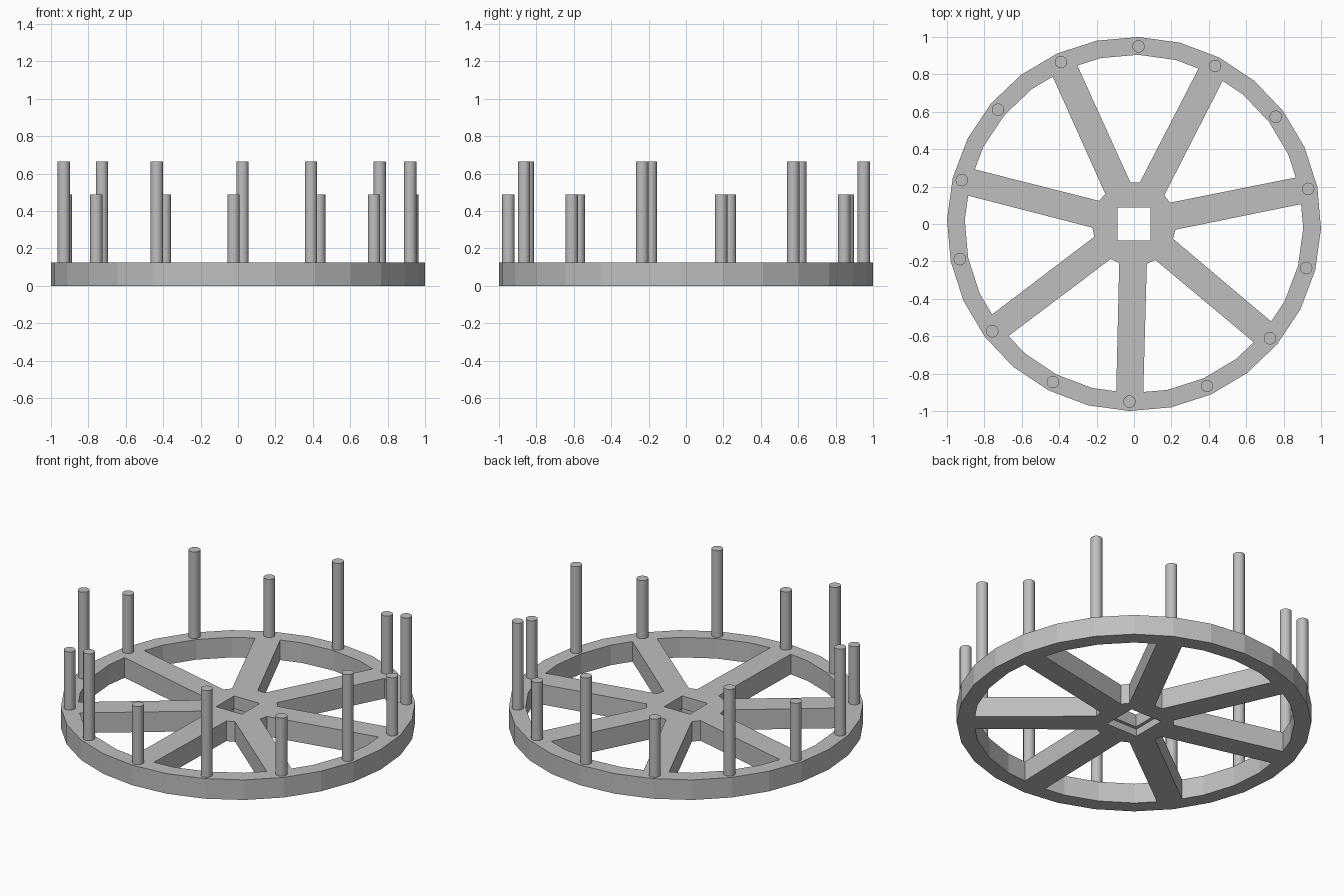
import bpy, bmesh
from math import cos, sin, radians, pi
from mathutils import Matrix, Vector

cube = bpy.data.objects.get("Cube")
if cube:
    bpy.data.objects.remove(cube, do_unlink=True)

GREY = (0.52, 0.52, 0.52, 1)
mat = bpy.data.materials.new("plain grey")
mat.use_nodes = True
mat.diffuse_color = GREY
mat.node_tree.nodes["Principled BSDF"].inputs["Base Color"].default_value = GREY

SPOKES = 7
FACETS = 28
HEIGHT = 0.125
RIM_INNER = 0.905
PHASE = radians(88.55)
STEP = 2 * pi / SPOKES


def polar(r, a):
    return (r * cos(a), r * sin(a))


def prism(bm, outline, z0, z1):
    """Extrude a counter-clockwise outline from z0 to z1."""
    face = bm.faces.new([bm.verts.new((x, y, z0)) for x, y in outline])
    top = bmesh.ops.extrude_face_region(bm, geom=[face], use_keep_orig=True)["geom"]
    for v in top:
        if isinstance(v, bmesh.types.BMVert):
            v.co.z = z1
    bmesh.ops.recalc_face_normals(bm, faces=bm.faces)


def make_object(name, bm):
    mesh = bpy.data.meshes.new(name)
    bm.to_mesh(mesh)
    bm.free()
    mesh.materials.append(mat)
    obj = bpy.data.objects.new(name, mesh)
    bpy.context.collection.objects.link(obj)
    return obj


def square(half):
    return [(-half, -half), (half, -half), (half, half), (-half, half)]


def cut(target, bm):
    """Subtract a temporary cutter from the target."""
    cutter = make_object("cutter", bm)
    cutter.hide_render = True
    mod = target.modifiers.new("cut", "BOOLEAN")
    mod.operation = "DIFFERENCE"
    mod.solver = "EXACT"
    mod.object = cutter
    bpy.context.view_layer.objects.active = target
    bpy.ops.object.modifier_apply(modifier=mod.name)
    bpy.data.objects.remove(cutter, do_unlink=True)


# Wheel disc
bm = bmesh.new()
prism(bm, [polar(1, PHASE + 2 * pi * i / FACETS) for i in range(FACETS)], 0, HEIGHT)
wheel = make_object("spoked_wheel", bm)

# Openings between the spokes, leaving rim, spokes and hub
facet = 2 * pi / FACETS
corner = radians(21.1)
opening = [(0.222, -0.025), polar(RIM_INNER * 0.994, -corner)]
opening += [polar(RIM_INNER, i * facet) for i in (-1, 0, 1)]
opening += [polar(RIM_INNER * 0.994, corner), (0.222, 0.025)]
bm = bmesh.new()
for k in range(SPOKES):
    turn = Matrix.Rotation(PHASE + k * STEP, 2)
    prism(bm, [turn @ Vector(p) for p in opening], -0.1, HEIGHT + 0.1)
cut(wheel, bm)

# Square bore with a wider recess underneath
for half, z0, z1 in ((0.088, -0.1, HEIGHT + 0.1), (0.108, -0.1, 0.045)):
    bm = bmesh.new()
    prism(bm, square(half), z0, z1)
    cut(wheel, bm)

# Alternating tall and short pegs around the rim
for i in range(2 * SPOKES):
    tall = i % 2 == 0
    top = 0.665 if tall else 0.487
    x, y = polar(0.95, PHASE + i * STEP / 2)
    bm = bmesh.new()
    bmesh.ops.create_cone(bm, cap_ends=True, segments=24, radius1=0.033, radius2=0.033,
                          depth=top - HEIGHT,
                          matrix=Matrix.Translation((x, y, (top + HEIGHT) / 2)))
    peg = make_object(f"{'tall' if tall else 'short'}_peg_{i // 2 + 1}", bm)
    bpy.ops.object.select_all(action="DESELECT")
    peg.select_set(True)
    bpy.context.view_layer.objects.active = peg
    bpy.ops.object.shade_smooth_by_angle(angle=radians(40))
